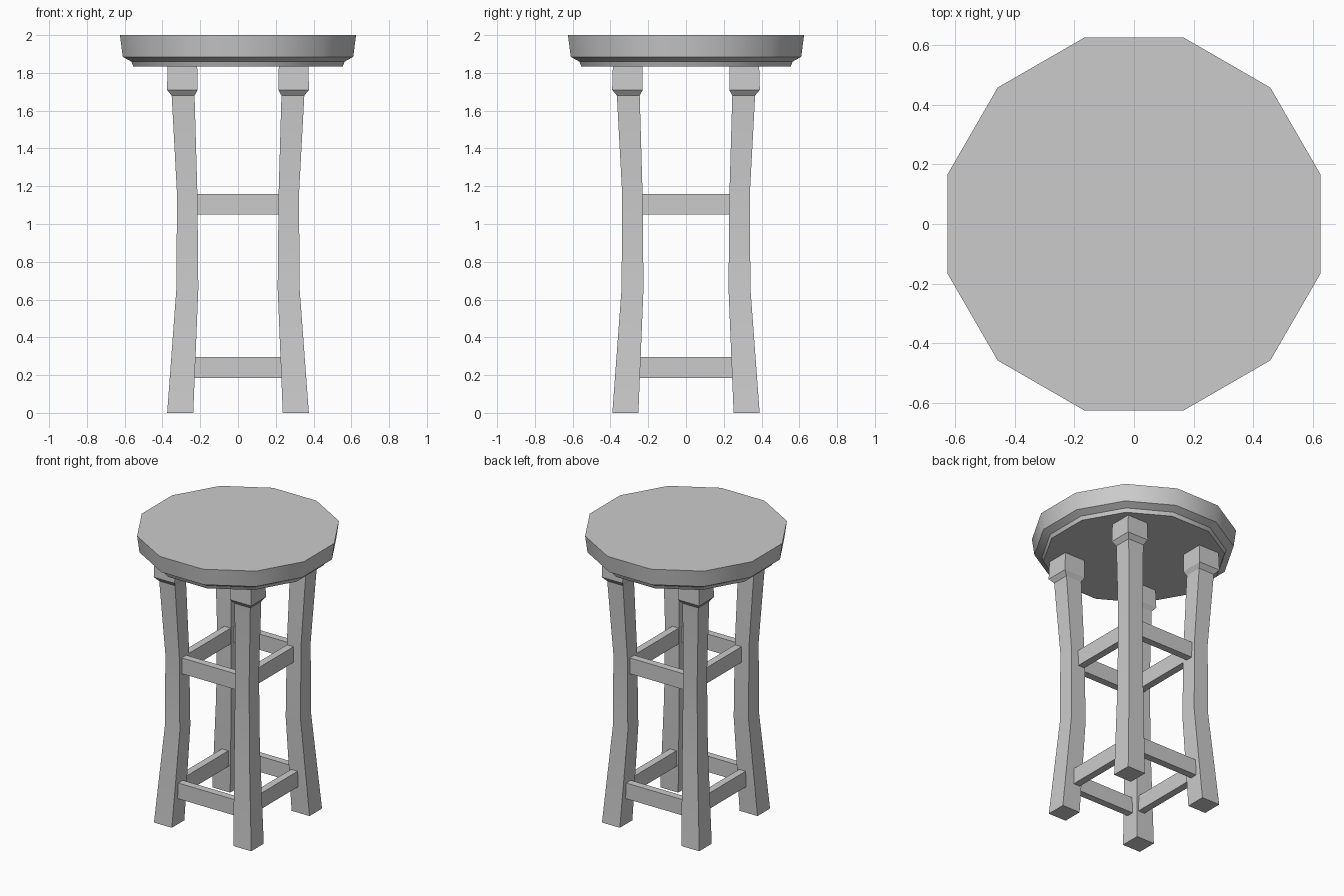
import bpy
import bmesh
from math import cos, sin, pi, radians

cube = bpy.data.objects.get("Cube")
if cube:
    bpy.data.objects.remove(cube)

grey = bpy.data.materials.new("plain_grey")
grey.use_nodes = True
colour = (0.6, 0.6, 0.6, 1)
grey.diffuse_color = colour
grey.node_tree.nodes["Principled BSDF"].inputs["Base Color"].default_value = colour


def loft(name, rings, angle):
    """Skin a stack of rings, cap both ends and smooth the soft edges."""
    bm = bmesh.new()
    loops = [[bm.verts.new(p) for p in ring] for ring in rings]
    for low, high in zip(loops, loops[1:]):
        for i in range(len(low)):
            j = (i + 1) % len(low)
            bm.faces.new((low[i], low[j], high[j], high[i]))
    bm.faces.new(loops[0])
    bm.faces.new(loops[-1])
    bmesh.ops.recalc_face_normals(bm, faces=bm.faces)
    mesh = bpy.data.meshes.new(name)
    bm.to_mesh(mesh)
    bm.free()
    mesh.materials.append(grey)
    obj = bpy.data.objects.new(name, mesh)
    bpy.context.collection.objects.link(obj)
    bpy.ops.object.select_all(action="DESELECT")
    obj.select_set(True)
    bpy.context.view_layer.objects.active = obj
    bpy.ops.object.shade_smooth_by_angle(angle=radians(angle))
    return obj


def rect(x0, x1, y0, y1, z):
    return [(x0, y0, z), (x1, y0, z), (x1, y1, z), (x0, y1, z)]


def box(name, x, y, z):
    loft(name, [rect(*x, *y, h) for h in z], 10)


# Seat: twelve-sided disc with a stepped underside (distance to flat, height)
SIDES = 12
seat_profile = [(0.555, 1.835), (0.565, 1.86), (0.61, 1.885), (0.625, 2.0)]
seat_rings = []
for flat, z in seat_profile:
    r = flat / cos(pi / SIDES)
    turns = [2 * pi * (i + 0.5) / SIDES for i in range(SIDES)]
    seat_rings.append([(r * cos(a), r * sin(a), z) for a in turns])
loft("seat", seat_rings, 31)

# Legs: bowed square posts with a flared block on top (inner, outer, height)
leg_profile = [(0.237, 0.375, 0), (0.21, 0.326, 0.66), (0.215, 0.323, 1.16),
               (0.23, 0.351, 1.68), (0.214, 0.376, 1.71), (0.216, 0.372, 1.84)]
DEPTH_SHIFT = 0.015
for sx, side in ((1, "left"), (-1, "right")):
    for sy, end in ((-1, "front"), (1, "back")):
        rings = [rect(sx * a, sx * b, sy * (a + DEPTH_SHIFT), sy * (b + DEPTH_SHIFT), z)
                 for a, b, z in leg_profile]
        loft(f"{end}_{side}_leg", rings, 20)

# Rails: two levels, each joining the four legs
for level, z, shift in (("lower", (0.185, 0.295), 0.025), ("upper", (1.05, 1.16), 0)):
    reach = 0.23 + shift
    for s, end, side in ((-1, "front", "right"), (1, "back", "left")):
        across = sorted((s * (0.262 + shift), s * (0.312 + shift)))
        box(f"{level}_{end}_rail", (-reach, reach), across, z)
        along = sorted((s * (0.217 + shift), s * (0.267 + shift)))
        box(f"{level}_{side}_rail", along, (-reach - 0.015, reach + 0.015), z)
